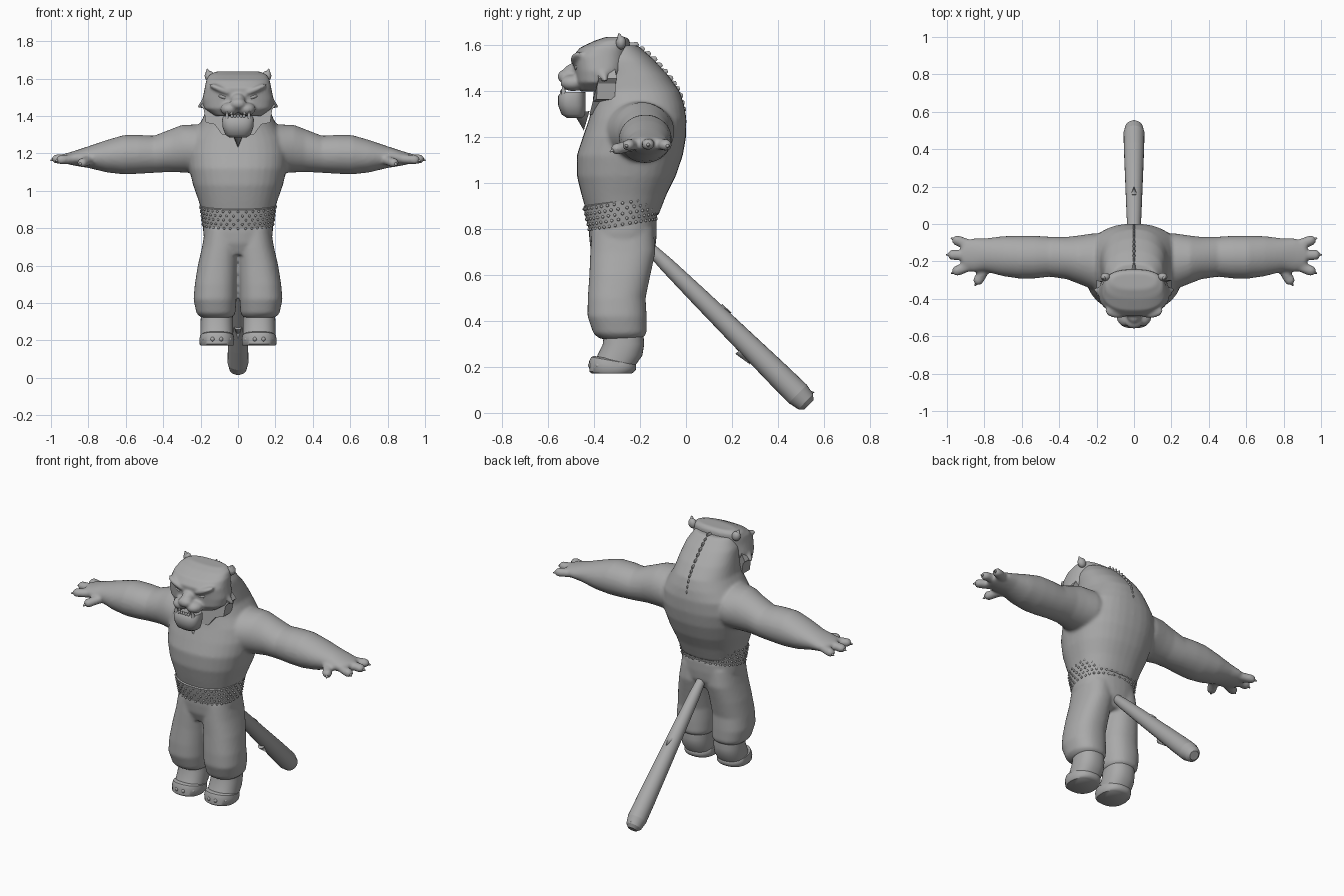
import bpy, bmesh, math
from mathutils import Vector, Matrix

cube = bpy.data.objects.get("Cube")
if cube:
    bpy.data.objects.remove(cube, do_unlink=True)

grey = bpy.data.materials.new("plain_grey")
grey.use_nodes = True
grey.diffuse_color = (0.4, 0.4, 0.4, 1)
grey.node_tree.nodes["Principled BSDF"].inputs["Base Color"].default_value = (0.4, 0.4, 0.4, 1)
SIDES = (-1, 1)


def spow(v, p):
    return math.copysign(abs(v) ** p, v)


def loft(bm, rings, axis="z", power=2.3, n=36, slope=0.0):
    """Closed skin through rings of (centre, radius_a, radius_b)."""
    loops = []
    for c, a, b in rings:
        loop = []
        for i in range(n):
            t = 2 * math.pi * i / n
            u, v = a * spow(math.cos(t), 2 / power), b * spow(math.sin(t), 2 / power)
            off = Vector((u, v, slope * v)) if axis == "z" else Vector((0, u, v))
            loop.append(bm.verts.new(Vector(c) + off))
        loops.append(loop)
    faces = []
    for lo, hi in zip(loops, loops[1:]):
        for i in range(n):
            j = (i + 1) % n
            faces.append(bm.faces.new((lo[i], lo[j], hi[j], hi[i])))
    faces += [bm.faces.new(loops[0][::-1]), bm.faces.new(loops[-1])]
    bmesh.ops.recalc_face_normals(bm, faces=faces)


def ball(bm, centre, radii, tilt=0.0, seg=20):
    """Ellipsoid, optionally rolled about the y axis."""
    m = Matrix.Translation(centre) @ Matrix.Rotation(tilt, 4, "Y") @ Matrix.Diagonal((*radii, 1))
    bmesh.ops.create_uvsphere(bm, u_segments=seg, v_segments=seg // 2, radius=1, matrix=m)


def spike(bm, base, tip, r0, r1=0.0, flat=1.0, seg=12):
    """Cone from base to tip, flattened across x by a factor."""
    base, tip = Vector(base), Vector(tip)
    d = tip - base
    m = Matrix.Translation((base + tip) / 2) @ Matrix.Diagonal((flat, 1, 1, 1)) \
        @ d.to_track_quat("Z", "Y").to_matrix().to_4x4()
    bmesh.ops.create_cone(bm, cap_ends=True, segments=seg, radius1=r0, radius2=r1,
                          depth=d.length, matrix=m)


def finish(name, bm, voxel=0.0, relax=4, angle=45):
    mesh = bpy.data.meshes.new(name)
    bm.to_mesh(mesh)
    bm.free()
    obj = bpy.data.objects.new(name, mesh)
    bpy.context.collection.objects.link(obj)
    mesh.materials.append(grey)
    bpy.ops.object.select_all(action="DESELECT")
    obj.select_set(True)
    bpy.context.view_layer.objects.active = obj
    if voxel:
        mod = obj.modifiers.new("blend", "REMESH")
        mod.mode, mod.voxel_size, mod.use_smooth_shade = "VOXEL", voxel, True
        soft = obj.modifiers.new("soften", "SMOOTH")
        soft.factor, soft.iterations = 0.5, relax
        bpy.ops.object.shade_smooth()
    else:
        bpy.ops.object.shade_smooth_by_angle(angle=math.radians(angle))
    return obj


# Torso, neck hump, arms and fingers blended into one skin
bm = bmesh.new()
torso = [(.86, -.275, .185, .155), (.95, -.27, .212, .185), (1.03, -.26, .24, .215),
         (1.12, -.245, .262, .231), (1.2, -.225, .27, .225), (1.28, -.21, .255, .212),
         (1.34, -.208, .215, .2), (1.4, -.215, .182, .187), (1.47, -.235, .17, .157),
         (1.54, -.275, .158, .132), (1.6, -.3, .125, .09)]
loft(bm, [((0, y, z), a, b) for z, y, a, b in torso])
arm = [(.1, -.21, 1.22, .15, .12), (.22, -.2, 1.225, .15, .13), (.3, -.19, 1.225, .128, .127),
       (.36, -.182, 1.215, .113, .114), (.45, -.175, 1.195, .107, .099), (.53, -.177, 1.195, .114, .104),
       (.61, -.177, 1.193, .115, .105), (.7, -.172, 1.185, .107, .087), (.8, -.165, 1.18, .088, .058),
       (.86, -.167, 1.175, .09, .043), (.92, -.167, 1.172, .075, .028)]
fingers = [((.87, -.115, 1.17), (.945, -.088, 1.166)), ((.88, -.167, 1.175), (.968, -.165, 1.17)),
           ((.87, -.22, 1.17), (.945, -.25, 1.166)), ((.79, -.23, 1.165), (.832, -.3, 1.15))]
for s in SIDES:
    loft(bm, [((s * x, y, z), a, b) for x, y, z, a, b in arm], axis="x", power=2)
    for base, tip in fingers:
        a, b = [Vector((s * p[0], p[1], p[2])) for p in (base, tip)]
        for k in range(6):
            ball(bm, a.lerp(b, k / 5), (.029, .029, .026))
finish("upper_body", bm, .01, 6)

# Finger claws
bm = bmesh.new()
for s in SIDES:
    for base, tip in fingers:
        a, b = [Vector((s * p[0], p[1], p[2])) for p in (base, tip)]
        d = (b - a).normalized()
        spike(bm, b + d * .012, b + d * .036 - Vector((0, 0, .006)), .013, .003)
finish("finger_claws", bm)

# Head: skull, brows, muzzle and cheeks blended together
bm = bmesh.new()
skull = [(1.4, -.375, .125, .085), (1.44, -.38, .18, .1), (1.49, -.37, .19, .115),
         (1.55, -.37, .178, .125), (1.59, -.352, .17, .11), (1.62, -.322, .155, .078),
         (1.637, -.305, .12, .045)]
loft(bm, [((0, y, z), a, b) for z, y, a, b in skull], power=2.5)
ball(bm, (0, -.475, 1.485), (.042, .06, .04))
ball(bm, (0, -.525, 1.465), (.045, .035, .03))
for s in SIDES:
    ball(bm, (s * .045, -.492, 1.437), (.05, .056, .036))
    ball(bm, (s * .085, -.462, 1.538), (.075, .042, .02), tilt=-s * .4)
    spike(bm, (s * .14, -.37, 1.49), (s * .215, -.35, 1.445), .05, .005)
finish("head", bm, .008, 4)

# Cheek and jaw fur: a cut outline with thickness
bm = bmesh.new()
half = [(.17, 1.5), (.2, 1.455), (.183, 1.435), (.172, 1.365), (.125, 1.355), (.085, 1.3)]
outline = half + [(-x, z) for x, z in reversed(half)]
front = bm.faces.new([bm.verts.new((x, -.45 + abs(x) * .35, z)) for x, z in outline])
back = bmesh.ops.extrude_face_region(bm, geom=[front])["geom"]
for v in back:
    if isinstance(v, bmesh.types.BMVert):
        v.co.y += .08
bmesh.ops.recalc_face_normals(bm, faces=bm.faces)
finish("jaw_fur", bm, angle=30)

# Lower jaw with pointed chin tuft
bm = bmesh.new()
jaw = [(1.285, -.485, .045, .035), (1.3, -.49, .068, .052), (1.34, -.497, .082, .06),
       (1.38, -.497, .085, .06), (1.398, -.49, .08, .052)]
loft(bm, [((0, y, z), a, b) for z, y, a, b in jaw], power=2.6)
spike(bm, (0, -.455, 1.31), (0, -.445, 1.23), .035, flat=.9)
finish("lower_jaw", bm)

# Teeth, eyes and ears
bm = bmesh.new()
for s in SIDES:
    spike(bm, (s * .058, -.53, 1.385), (s * .06, -.538, 1.432), .013, .002)
    spike(bm, (s * .035, -.53, 1.42), (s * .035, -.535, 1.385), .009, .002)
for k in range(-2, 3):
    ball(bm, (k * .016, -.54, 1.398), (.008, .008, .011), seg=10)
finish("teeth", bm)
bm = bmesh.new()
for s in SIDES:
    ball(bm, (s * .078, -.468, 1.502), (.03, .018, .013), tilt=-s * .3)
finish("eyes", bm)
bm = bmesh.new()
for s in SIDES:
    ball(bm, (s * .152, -.283, 1.612), (.026, .022, .03), tilt=s * .3)
    spike(bm, (s * .158, -.285, 1.62), (s * .165, -.292, 1.652), .02, .003)
finish("ears", bm)

# Serrated mane down the back of the neck
bm = bmesh.new()
path = [Vector(p) for p in ((0, -.235, 1.6), (0, -.155, 1.54), (0, -.085, 1.46),
                            (0, -.04, 1.39), (0, -.02, 1.3))]
for a, b in zip(path, path[1:]):
    d = (b - a).normalized()
    out = Vector((0, -d.z, d.y))
    for k in range(3):
        p = a.lerp(b, k / 3)
        spike(bm, p - out * .02, p + out * .024 + d * .015, .03, .007, flat=.5)
finish("mane_crest", bm)

# Studded belt, tilted up toward the back
bm = bmesh.new()
BELT = [(.808, .186, .142), (.825, .19, .148), (.9, .199, .166), (.924, .203, .171), (.93, .196, .164)]
loft(bm, [((0, -.276, z), a, b) for z, a, b in BELT], slope=.16, n=48)
finish("belt", bm)
bm = bmesh.new()
for row in range(5):
    f = (row + .5) / 5
    z, a, b = .81 + .115 * f, .187 + .016 * f, .144 + .026 * f
    for i in range(36):
        t = 2 * math.pi * (i + row % 2 / 2) / 36
        u, v = a * spow(math.cos(t), 2 / 2.3), b * spow(math.sin(t), 2 / 2.3)
        bmesh.ops.create_icosphere(bm, subdivisions=1, radius=.0075,
                                   matrix=Matrix.Translation((u, v - .276, z + .16 * v)))
finish("belt_studs", bm)

# Baggy trousers
bm = bmesh.new()
hips = [(.66, -.278, .12, .115), (.72, -.275, .175, .142), (.78, -.275, .187, .148), (.85, -.275, .187, .148)]
loft(bm, [((0, y, z), a, b) for z, y, a, b in hips])
leg = [(.322, -.285, .085, .09, .113), (.345, -.287, .104, .116, .118), (.42, -.3, .115, .129, .123),
       (.5, -.302, .112, .126, .119), (.6, -.288, .107, .133, .108), (.7, -.275, .1, .142, .092),
       (.8, -.275, .09, .135, .085)]
for s in SIDES:
    loft(bm, [((s * x, y, z), a, b) for z, y, a, b, x in leg])
finish("trousers", bm, .01, 5)

# Shins, feet and toe claws
shin = [(.19, -.32, .085, .088), (.25, -.288, .088, .098), (.3, -.272, .087, .09), (.36, -.272, .084, .085)]
foot = [(.172, -.323, .086, .09), (.18, -.323, .092, .098), (.205, -.32, .093, .102),
        (.225, -.315, .09, .098), (.232, -.31, .08, .088)]
for s, side in zip(SIDES, ("right", "left")):
    bm = bmesh.new()
    loft(bm, [((s * .113, y, z), a, b) for z, y, a, b in shin])
    finish(side + "_shin", bm)
    bm = bmesh.new()
    loft(bm, [((s * .113, y, z), a, b * (1 if i else .98)) for i, (z, y, a, b) in enumerate(foot)])
    for v in bm.verts:
        if v.co.z > .2:
            v.co.z -= .18 * (v.co.y + .31)
    finish(side + "_foot", bm)
    bm = bmesh.new()
    for k in range(4):
        x = (k - 1.5) * .045
        ball(bm, (s * .113 + x, -.418 + abs(x) ** 2 * 8, .207), (.012, .013, .013), seg=12)
    finish(side + "_toe_claws", bm)

# Club-shaped tail with small barbs
bm = bmesh.new()
root, end = Vector((0, -.15, .71)), Vector((0, .535, .035))
sections = [(0, .026), (.1, .033), (.3, .04), (.55, .047), (.8, .054), (.93, .056), (.98, .046), (1, .028)]
for (t0, r0), (t1, r1) in zip(sections, sections[1:]):
    spike(bm, root.lerp(end, t0), root.lerp(end, t1), r0, r1, seg=24)
spike(bm, (0, .15, .455), (0, .2, .435), .02)
spike(bm, (0, .23, .27), (0, .28, .21), .02)
spike(bm, (0, .52, .085), (0, .56, .09), .02)
finish("tail", bm)
